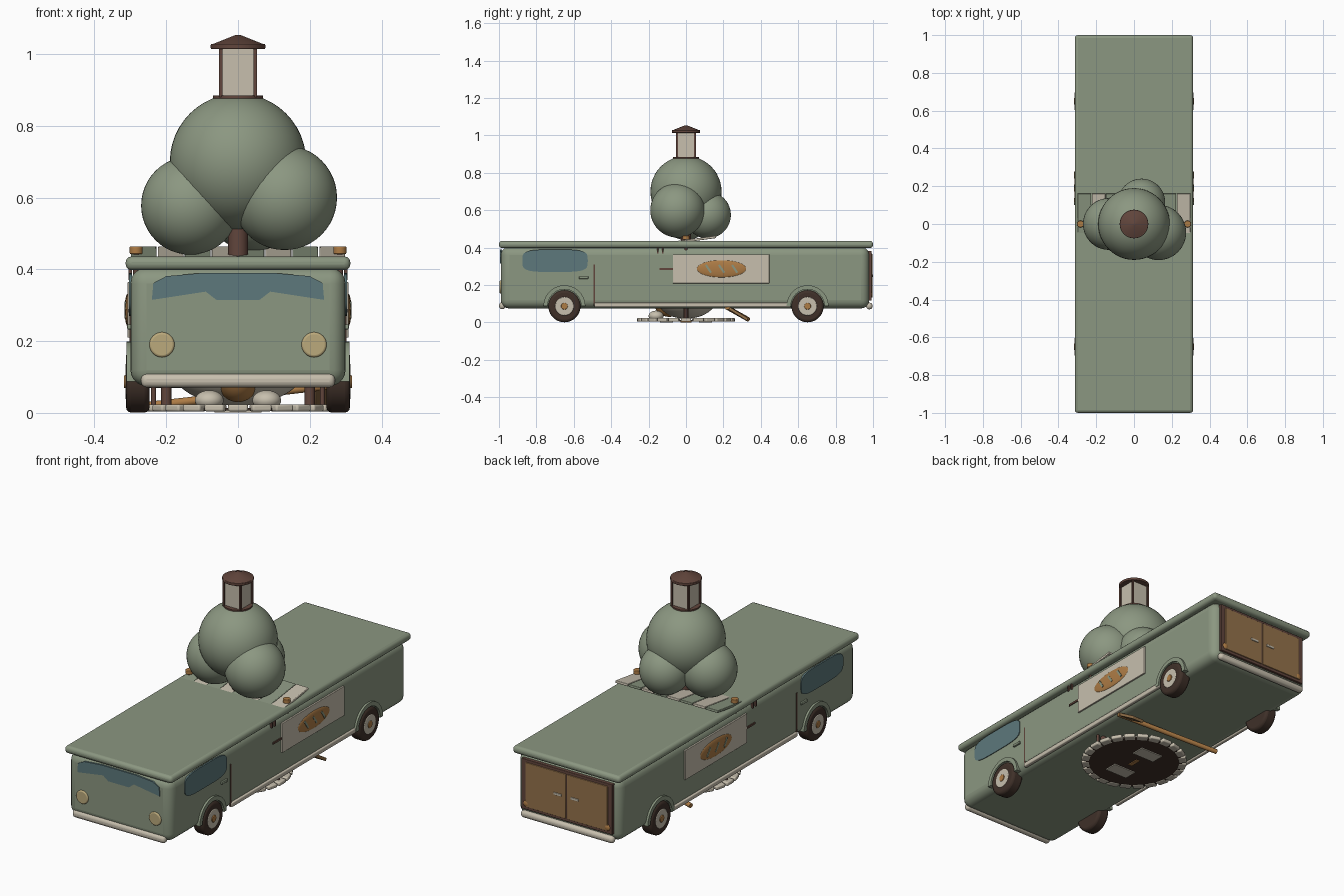
import bpy, bmesh
from math import sin, cos, pi, copysign, atan2
from mathutils import Matrix, Vector

cube = bpy.data.objects.get("Cube")
if cube:
    bpy.data.objects.remove(cube, do_unlink=True)


def material(name, rgb):
    m = bpy.data.materials.new(name)
    m.use_nodes = True
    m.diffuse_color = (*rgb, 1)
    m.node_tree.nodes["Principled BSDF"].inputs["Base Color"].default_value = (*rgb, 1)
    return m


GREEN = material("sage green", (0.26, 0.31, 0.22))
CREAM = material("cream", (0.57, 0.52, 0.42))
BLUE = material("window blue", (0.11, 0.19, 0.20))
ORANGE = material("crust orange", (0.42, 0.20, 0.06))
WOOD = material("door wood", (0.30, 0.17, 0.07))
BROWN = material("dark brown", (0.12, 0.06, 0.045))
RUBBER = material("tyre brown", (0.05, 0.03, 0.022))
LAMP = material("lamp tan", (0.50, 0.40, 0.20))


def finish(name, bm, mat, bevel=0, segments=3):
    bmesh.ops.recalc_face_normals(bm, faces=bm.faces)
    mesh = bpy.data.meshes.new(name)
    bm.to_mesh(mesh)
    bm.free()
    mesh.materials.append(mat)
    ob = bpy.data.objects.new(name, mesh)
    bpy.context.collection.objects.link(ob)
    if bevel:
        mod = ob.modifiers.new("Bevel", "BEVEL")
        mod.width, mod.segments = bevel, segments
    bpy.ops.object.select_all(action="DESELECT")
    ob.select_set(True)
    bpy.context.view_layer.objects.active = ob
    bpy.ops.object.shade_smooth_by_angle()
    return ob


def box(name, mat, centre, size, bevel=0, rot=None, segments=3):
    bm = bmesh.new()
    bmesh.ops.create_cube(bm, size=1, matrix=Matrix.Diagonal((*size, 1)))
    ob = finish(name, bm, mat, bevel, segments)
    ob.location = centre
    if rot:
        ob.rotation_euler = rot
    return ob


def rod(name, mat, a, b, r, r2=None, bevel=0, sides=32):
    a, b = Vector(a), Vector(b)
    bm = bmesh.new()
    bmesh.ops.create_cone(bm, cap_ends=True, segments=sides, radius1=r,
                          radius2=r if r2 is None else r2, depth=(b - a).length)
    ob = finish(name, bm, mat, bevel)
    ob.rotation_euler = (b - a).to_track_quat("Z", "Y").to_euler()
    ob.location = (a + b) / 2
    return ob


def ball(name, mat, centre, radii):
    bm = bmesh.new()
    bmesh.ops.create_uvsphere(bm, u_segments=48, v_segments=24, radius=1,
                              matrix=Matrix.Diagonal((*radii, 1)))
    ob = finish(name, bm, mat)
    ob.location = centre
    return ob


def plate(name, mat, outline, axis, a, b):
    """Extrude an outline lying across the given axis from a to b."""
    bm = bmesh.new()
    place = (lambda u, v: (a, u, v)) if axis == "x" else (lambda u, v: (u, a, v))
    face = bm.faces.new([bm.verts.new(place(u, v)) for u, v in outline])
    new = bmesh.ops.extrude_face_region(bm, geom=[face])["geom"]
    shift = (b - a, 0, 0) if axis == "x" else (0, b - a, 0)
    bmesh.ops.translate(bm, verts=[e for e in new if isinstance(e, bmesh.types.BMVert)], vec=shift)
    return finish(name, bm, mat)


def oval(cu, cv, ru, rv, power=2, n=40):
    pts = []
    for i in range(n):
        c, s = cos(2 * pi * i / n), sin(2 * pi * i / n)
        pts.append((cu + ru * copysign(abs(c) ** (2 / power), c),
                    cv + rv * copysign(abs(s) ** (2 / power), s)))
    return pts


# Van body and roof
box("van_body", GREEN, (0, -0.005, 0.24), (0.60, 1.97, 0.33), 0.045, segments=5)
box("van_roof", GREEN, (0, 0, 0.417), (0.626, 2, 0.038), 0.016)

# Front face
half = [(0.24, 0.315), (0.236, 0.362), (0.2, 0.381), (0.1, 0.39)]
lower = [(-0.09, 0.338), (-0.06, 0.315), (0.06, 0.315), (0.09, 0.338)]
plate("windshield", BLUE, half + [(-x, z) for x, z in reversed(half)] + lower, "y", -0.985, -0.994)
box("front_bumper", CREAM, (0, -0.982, 0.09), (0.54, 0.034, 0.038), 0.015)
box("rear_bumper", CREAM, (0, 0.98, 0.088), (0.54, 0.034, 0.036), 0.015)
for s in (1, -1):
    rod("headlight", LAMP, (s * 0.212, -0.98, 0.19), (s * 0.212, -0.997, 0.19), 0.035, bevel=0.006)

# Rear doors
box("rear_door_frame", BROWN, (0, 0.982, 0.25), (0.53, 0.02, 0.265), 0.003)
for s in (1, -1):
    box("rear_door", WOOD, (s * 0.121, 0.988, 0.25), (0.236, 0.016, 0.235), 0.003)
    box("rear_handle", CREAM, (s * 0.05, 0.997, 0.25), (0.045, 0.006, 0.012), 0.002)
    ball("tail_light", ORANGE, (s * 0.235, 0.986, 0.15), (0.02, 0.012, 0.02))

# Both long sides
for s in (1, -1):
    plate("side_window", BLUE, oval(-0.7, 0.33, 0.175, 0.06, 4), "x", s * 0.296, s * 0.304)
    box("door_seam", BROWN, (s * 0.3, -0.49, 0.20), (0.006, 0.007, 0.22))
    box("door_handle", GREEN, (s * 0.303, -0.547, 0.24), (0.012, 0.05, 0.014), 0.003)
    box("side_rail", CREAM, (s * 0.298, 0.035, 0.094), (0.02, 1.05, 0.024), 0.005)
    box("side_peg", BROWN, (s * 0.301, -0.105, 0.285), (0.008, 0.075, 0.01))
    for y in (-0.15, -0.125):
        box("side_hook", BROWN, (s * 0.3, y, 0.385), (0.01, 0.008, 0.03))
    box("bread_panel", CREAM, (s * 0.302, 0.188, 0.287), (0.012, 0.515, 0.155), 0.002)
    ball("bread_loaf", ORANGE, (s * 0.307, 0.19, 0.287), (0.009, 0.132, 0.046))
    for y in (0.12, 0.19, 0.26):
        box("bread_slash", GREEN, (s * 0.313, y, 0.287), (0.008, 0.011, 0.05), 0, (0.6, 0, 0))

    # Wheels and arches
    for y in (-0.65, 0.65):
        z = 0.087
        rod("tyre", RUBBER, (s * 0.247, y, z), (s * 0.312, y, z), 0.086, bevel=0.014, sides=40)
        rod("hubcap", CREAM, (s * 0.29, y, z), (s * 0.314, y, z), 0.05, bevel=0.004)
        rod("hub", ORANGE, (s * 0.30, y, z), (s * 0.318, y, z), 0.018, bevel=0.003)
        arc = [pi * i / 20 for i in range(21)]
        ring = [(y + 0.112 * cos(t), z + 0.112 * sin(t)) for t in arc]
        ring += [(y + 0.09 * cos(t), z + 0.09 * sin(t)) for t in reversed(arc)]
        plate("wheel_arch", GREEN, ring, "x", s * 0.26, s * 0.311)

# Striped awning tilted through the roof
tilt = atan2(0.035, 0.26)
for i in range(8):
    box("awning_stripe", CREAM if i % 2 else GREEN, (-0.2625 + 0.075 * i, 0.03, 0.44),
        (0.072, 0.265, 0.013), 0.003, (tilt, 0, 0))
for s in (1, -1):
    rod("awning_cap", ORANGE, (s * 0.284, 0, 0.443), (s * 0.284, 0, 0.464), 0.018, bevel=0.003)
    rod("awning_post", BROWN, (s * 0.284, 0, 0.38), (s * 0.284, 0, 0.445), 0.008)

# Tree
rod("trunk", BROWN, (0, 0, 0.01), (0, 0, 0.56), 0.028)
for x, y, z, r in ((0, 0, 0.70, 0.19), (-0.133, 0, 0.578, 0.137), (0.13, -0.045, 0.60, 0.146),
                   (0.04, 0.115, 0.575, 0.125), (0.0, -0.012, 0.773, 0.114)):
    ball("tree_crown", GREEN, (x, y, z), (r, r, r))

# Lantern on the tree top
rod("lantern_base", BROWN, (0, 0, 0.868), (0, 0, 0.884), 0.07)
box("lantern_glass", CREAM, (0, 0, 0.95), (0.092, 0.092, 0.135))
for sx in (1, -1):
    for sy in (1, -1):
        box("lantern_post", BROWN, (sx * 0.048, sy * 0.048, 0.95), (0.009, 0.009, 0.14))
rod("lantern_eave", BROWN, (0, 0, 1.014), (0, 0, 1.028), 0.076, bevel=0.003)
rod("lantern_roof", BROWN, (0, 0, 1.027), (0, 0, 1.053), 0.073, 0.008)

# Round base below the van, ringed with stones
rod("base_disc", RUBBER, (0, 0, 0.006), (0, 0, 0.014), 0.24, sides=48)
for i in range(24):
    t = 2 * pi * i / 24
    box("edge_stone", CREAM, (0.242 * cos(t), 0.242 * sin(t), 0.014),
        (0.04, 0.056, 0.02), 0.006, (0, 0, t))
for s in (1, -1):
    box("base_slab", CREAM, (0, s * 0.105, 0.004), (0.13, 0.07, 0.006))
    for x in (0.2, 0.235):
        rod("stall_post", BROWN, (s * x, 0, 0.012), (s * x, 0, 0.09), 0.014 if x < 0.21 else 0.007)
    ball("step_stone", CREAM, (s * 0.08, -0.16, 0.035), (0.04, 0.04, 0.028))
box("base_strut", ORANGE, (0, 0, 0.004), (0.02, 0.06, 0.006))

# Oven dome with its door arch
ball("oven_dome", CREAM, (0, 0, 0.14), (0.195, 0.17, 0.12))
ball("oven_door", ORANGE, (0, -0.09, 0.12), (0.07, 0.085, 0.09))

# Leaning bread peel
rod("peel_handle", ORANGE, (0.285, 0.22, 0.08), (-0.26, 0.33, 0.018), 0.012)
box("peel_blade", WOOD, (0.25, 0.27, 0.052), (0.07, 0.14, 0.016), 0.004, (-0.55, 0, 0))
